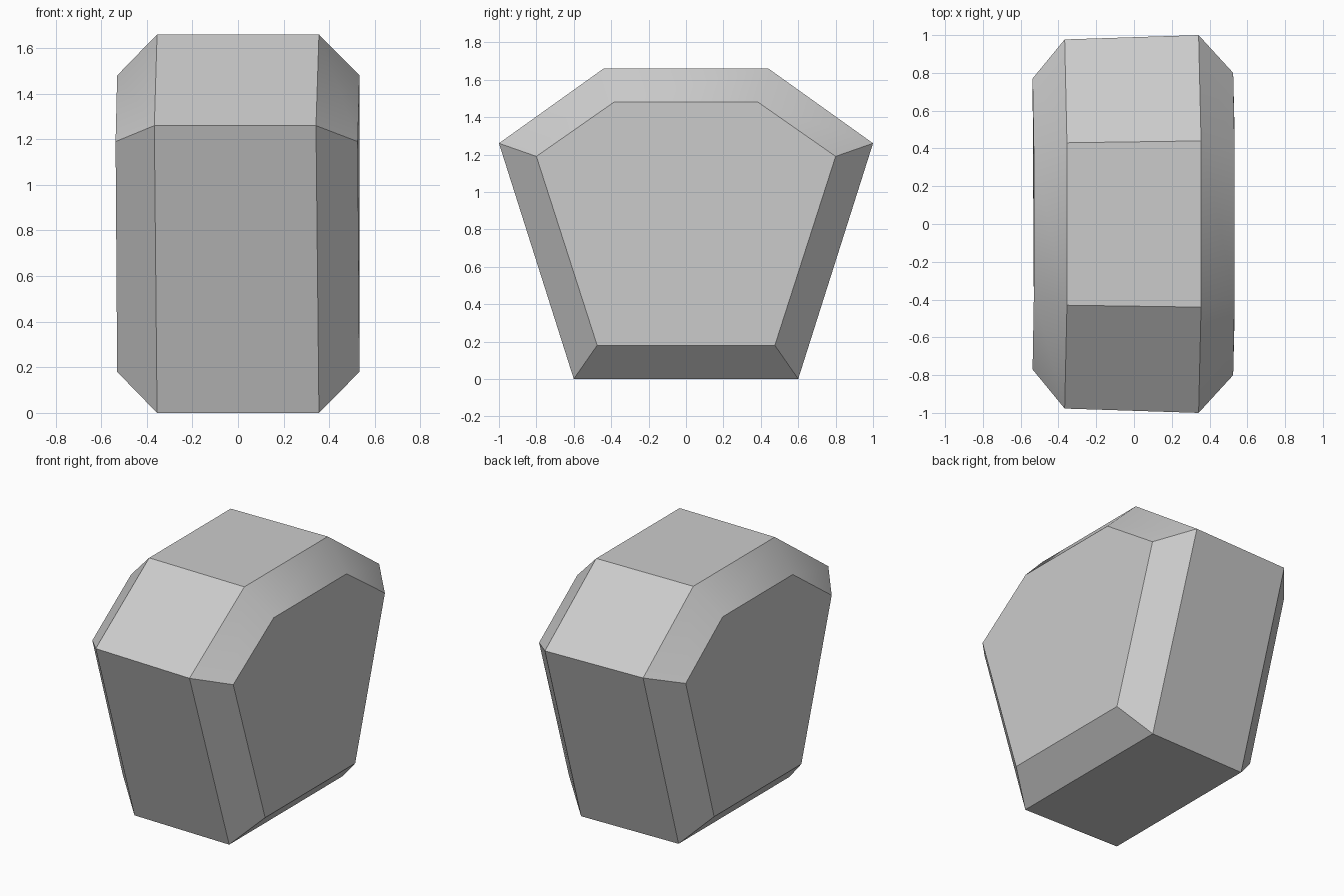
import bpy
import bmesh
import math

default_cube = bpy.data.objects.get("Cube")
if default_cube:
    bpy.data.objects.remove(default_cube, do_unlink=True)

# Single grey material
grey = bpy.data.materials.new("plain grey")
grey.use_nodes = True
colour = (0.6, 0.6, 0.6, 1)
grey.diffuse_color = colour
grey.node_tree.nodes["Principled BSDF"].inputs["Base Color"].default_value = colour

# Half profiles (x, y, z) from bottom to top, running from one cap to the other
half_profiles = [
    [(-0.53, 0.46, 0.18), (-0.537, 0.77, 1.19), (-0.53, 0.37, 1.48)],
    [(-0.355, 0.585, 0), (-0.367, 0.977, 1.26), (-0.355, 0.43, 1.66)],
    [(0.355, 0.6, 0), (0.342, 1.0, 1.26), (0.355, 0.44, 1.66)],
    [(0.533, 0.475, 0.18), (0.525, 0.8, 1.19), (0.533, 0.385, 1.48)],
]


def add_ring(bm, half):
    """Mirror a half profile across y to make a closed six-sided ring."""
    mirrored = [(x, -y, z) for x, y, z in reversed(half)]
    return [bm.verts.new(p) for p in half + mirrored]


# Tapered block: bridged rings closed by two flat caps
bm = bmesh.new()
rings = [add_ring(bm, half) for half in half_profiles]
for a, b in zip(rings, rings[1:]):
    for i in range(len(a)):
        j = (i + 1) % len(a)
        bm.faces.new((a[i], a[j], b[j], b[i]))
bm.faces.new(rings[0])
bm.faces.new(rings[-1])
bmesh.ops.recalc_face_normals(bm, faces=bm.faces)

mesh = bpy.data.meshes.new("chamfered_block")
bm.to_mesh(mesh)
bm.free()
mesh.materials.append(grey)
block = bpy.data.objects.new("chamfered_block", mesh)
bpy.context.collection.objects.link(block)

# Soften only the shallow corners of the upper chamfers
bpy.ops.object.select_all(action="DESELECT")
block.select_set(True)
bpy.context.view_layer.objects.active = block
bpy.ops.object.shade_smooth_by_angle(angle=math.radians(30))
